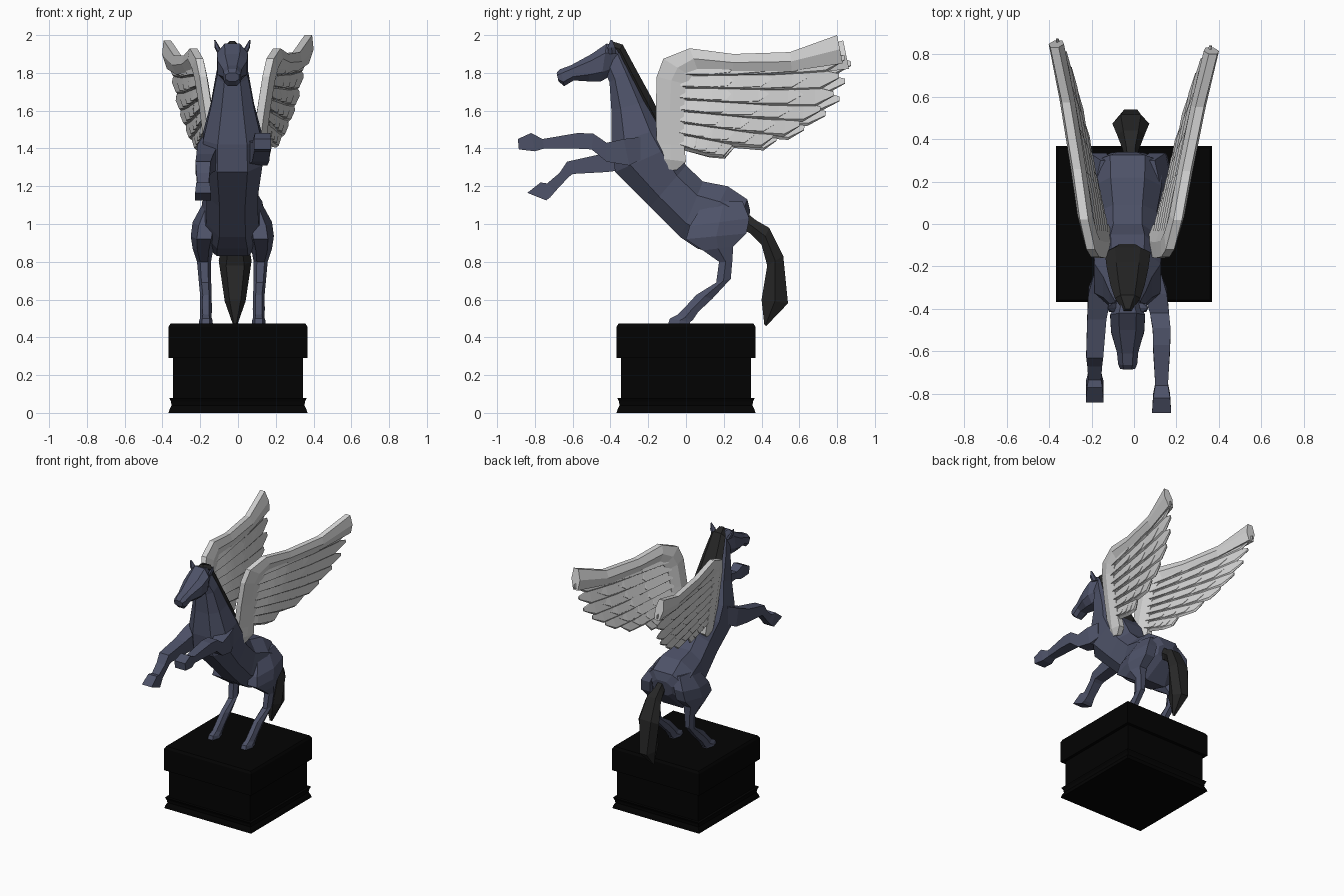
import bpy, bmesh
from mathutils import Vector

CX = -0.03  # the animal stands slightly off centre


def material(name, r, g, b):
    m = bpy.data.materials.new(name)
    m.diffuse_color = (r, g, b, 1)
    return m


SLATE = material("slate blue", 0.075, 0.084, 0.138)
CHARCOAL = material("charcoal", 0.02, 0.02, 0.02)
WHITE = material("feather white", 0.66, 0.66, 0.66)
BLACK = material("plinth black", 0.0008, 0.0008, 0.0008)

BOX = [(-1, -1), (1, -1), (1, 1), (-1, 1)]
OCT = [(-1, -.5), (-.5, -1), (.5, -1), (1, -.5), (1, .5), (.5, 1), (-.5, 1), (-1, .5)]
HEX = [(-1, -.55), (0, -1), (1, -.55), (1, .55), (0, 1), (-1, .55)]
VANE = [(-1, 0), (-.75, -1), (.9, -.35), (1, 0), (.9, .35), (-.75, 1)]  # thick at one edge


def shifted(x):
    return lambda u, y, z: Vector((x + u, y, z))


def side(s):
    return lambda u, y, z: Vector((CX + s * u, y, z))


def loft(bm, sections, shape, place):
    """Each section: (ya, za, yb, zb, half width[, side offset])."""
    rings = []
    for s in sections:
        a, b, hx = Vector(s[:2]), Vector(s[2:4]), s[4]
        off = s[5] if len(s) > 5 else 0
        mid, half = (a + b) / 2, (a - b) / 2
        ring = []
        for p, q in shape:
            c = mid + half * p
            ring.append(bm.verts.new(place(off + hx * q, c.x, c.y)))
        rings.append(ring)
    n = len(shape)
    for r, t in zip(rings, rings[1:]):
        for i in range(n):
            j = (i + 1) % n
            bm.faces.new((r[i], r[j], t[j], t[i]))
    bm.faces.new(rings[0])
    bm.faces.new(rings[-1])


def finish(name, bm, mat):
    bmesh.ops.recalc_face_normals(bm, faces=bm.faces[:])
    me = bpy.data.meshes.new(name)
    bm.to_mesh(me)
    bm.free()
    me.materials.append(mat)
    ob = bpy.data.objects.new(name, me)
    bpy.context.collection.objects.link(ob)


def part(name, sections, shape, mat, place=shifted(CX)):
    bm = bmesh.new()
    loft(bm, sections, shape, place)
    finish(name, bm, mat)


# Plinth: flared foot, block, cap
def slab(name, levels):
    part(name, [(-h, z, h, z, h) for z, h in levels], BOX, BLACK, shifted(0))


slab("plinth_foot", [(0, .368), (.02, .362), (.04, .352), (.06, .355), (.08, .365)])
slab("plinth_block", [(.05, .345), (.32, .345)])
slab("plinth_cap", [(.29, .368), (.455, .368), (.472, .358)])

# Body and neck, from rump to poll (back point, belly point)
part("body", [
    (.34, 1.07, .32, .96, .08), (.325, 1.13, .20, .83, .165), (.22, 1.20, .06, .87, .16),
    (.09, 1.225, -.03, .93, .138), (0, 1.31, -.19, 1.09, .135), (-.05, 1.42, -.375, 1.275, .16),
    (-.12, 1.51, -.395, 1.42, .155), (-.20, 1.65, -.395, 1.60, .115),
    (-.29, 1.82, -.405, 1.75, .085), (-.34, 1.93, -.43, 1.81, .06)], OCT, SLATE)

# Head and ears
part("head", [
    (-.35, 1.94, -.39, 1.79, .05), (-.42, 1.955, -.45, 1.755, .082), (-.50, 1.90, -.515, 1.755, .078),
    (-.61, 1.84, -.595, 1.76, .05), (-.665, 1.82, -.645, 1.73, .045), (-.685, 1.80, -.675, 1.755, .035)],
    OCT, SLATE)
for s, n in ((1, "right"), (-1, "left")):
    part("ear_" + n, [(-.37, 1.90, -.41, 1.90, .018, .06), (-.375, 1.935, -.415, 1.935, .014, .08),
                      (-.39, 1.975, -.40, 1.975, .003, .093)], HEX, SLATE, side(s))

# Mane and tail
part("mane", [
    (-.40, 1.97, -.42, 1.93, .02), (-.335, 1.95, -.365, 1.90, .06), (-.265, 1.82, -.315, 1.79, .08),
    (-.18, 1.665, -.235, 1.63, .098), (-.11, 1.52, -.155, 1.49, .108), (-.085, 1.45, -.12, 1.43, .04)],
    HEX, CHARCOAL)
part("tail", [
    (.32, 1.06, .30, .97, .03), (.37, 1.02, .34, .95, .04), (.44, .98, .40, .89, .065),
    (.515, .83, .43, .78, .087), (.54, .58, .40, .60, .055), (.425, .46, .415, .465, .01)],
    HEX, CHARCOAL, shifted(-.015))

# Hind legs
HIND = [(.10, 1.12, .30, 1.12, .05, .10), (.02, .99, .335, 1.03, .07, .14), (0, .92, .32, .95, .07, .15),
        (.09, .86, .25, .88, .055, .155), (.175, .80, .245, .80, .037, .15), (.16, .69, .237, .71, .033, .145),
        (.055, .625, .14, .605, .03, .14), (.0, .565, .065, .535, .032, .14),
        (-.045, .52, .035, .49, .03, .14), (-.085, .50, .02, .48, .035, .14), (-.095, .47, .02, .47, .037, .14)]
for s, n in ((1, "right"), (-1, "left")):
    part("hind_leg_" + n, HIND, HEX, SLATE, side(s))

# Front legs: right one stretched out, left one folded
part("front_leg_right", [
    (-.24, 1.46, -.24, 1.34, .04, .12), (-.33, 1.45, -.30, 1.31, .055, .13), (-.42, 1.43, -.42, 1.33, .045, .15),
    (-.49, 1.478, -.50, 1.395, .042, .16), (-.57, 1.482, -.60, 1.40, .04, .16), (-.76, 1.45, -.75, 1.40, .03, .16),
    (-.82, 1.482, -.80, 1.385, .04, .16), (-.89, 1.45, -.885, 1.395, .045, .16)], BOX, SLATE, side(1))
part("front_leg_left", [
    (-.24, 1.46, -.24, 1.32, .04, .12), (-.33, 1.42, -.30, 1.29, .055, .13), (-.45, 1.37, -.42, 1.275, .045, .145),
    (-.63, 1.33, -.60, 1.265, .04, .155), (-.67, 1.27, -.62, 1.25, .035, .155), (-.735, 1.215, -.69, 1.175, .03, .155),
    (-.77, 1.22, -.72, 1.14, .036, .155), (-.84, 1.165, -.74, 1.125, .042, .155)], BOX, SLATE, side(-1))


# Wings: flat shapes drawn in side view, then leaned outward
def right_wing(u, y, z):
    return Vector((.19 + .20 * y + .15 * (z - 1.85) + u, y, z))


def left_wing(u, y, z):
    return Vector((-(.22 + .165 * y + .15 * (z - 1.85) + u), y * 1.04 if y > 0 else y,
                   z - .035 * max(y, 0)))


ARM = [(-.11, 1.29, -.05, 1.285, .03), (-.165, 1.35, 0, 1.33, .04), (-.155, 1.42, -.01, 1.42, .038),
       (-.16, 1.60, -.01, 1.60, .035), (-.155, 1.78, 0, 1.74, .035), (-.12, 1.875, .03, 1.78, .036),
       (.02, 1.93, .06, 1.82, .036), (.25, 1.90, .25, 1.81, .036), (.55, 1.91, .56, 1.81, .036),
       (.80, 2.0, .83, 1.85, .036)]
TIPS = [(.84, 1.86), (.81, 1.765), (.78, 1.67), (.71, 1.59), (.60, 1.51), (.46, 1.45), (.24, 1.40)]


def feather(bm, root, tip, width, thick, place):
    d = (tip - root).normalized()
    n = Vector((-d.y, d.x))
    secs = []
    # the tip is cut on a slant, its point near the upper edge
    for t, lo, hi, k in ((0, .8, .8, 1), (.6, 1, 1, 1), (.88, .85, .9, .9), (1, -.1, .5, .5)):
        c = root.lerp(tip, t)
        a, b = c - n * lo * width, c + n * hi * width
        secs.append((b.x, b.y, a.x, a.y, thick * k))
    loft(bm, secs, VANE, place)


for n, place in (("right", right_wing), ("left", left_wing)):
    part("wing_arm_" + n, ARM, HEX, WHITE, place)
    bm = bmesh.new()
    # four overlapping rows, shorter rows thicker
    for length, thick in ((1, .013), (.8, .018), (.58, .023), (.34, .028)):
        for i, tip in enumerate(TIPS):
            root = Vector((-.03, 1.82 - .062 * i))
            end = root.lerp(Vector(tip), length)
            feather(bm, root, end, .034 + .03 * length, thick, place)
    finish("wing_feathers_" + n, bm, WHITE)
